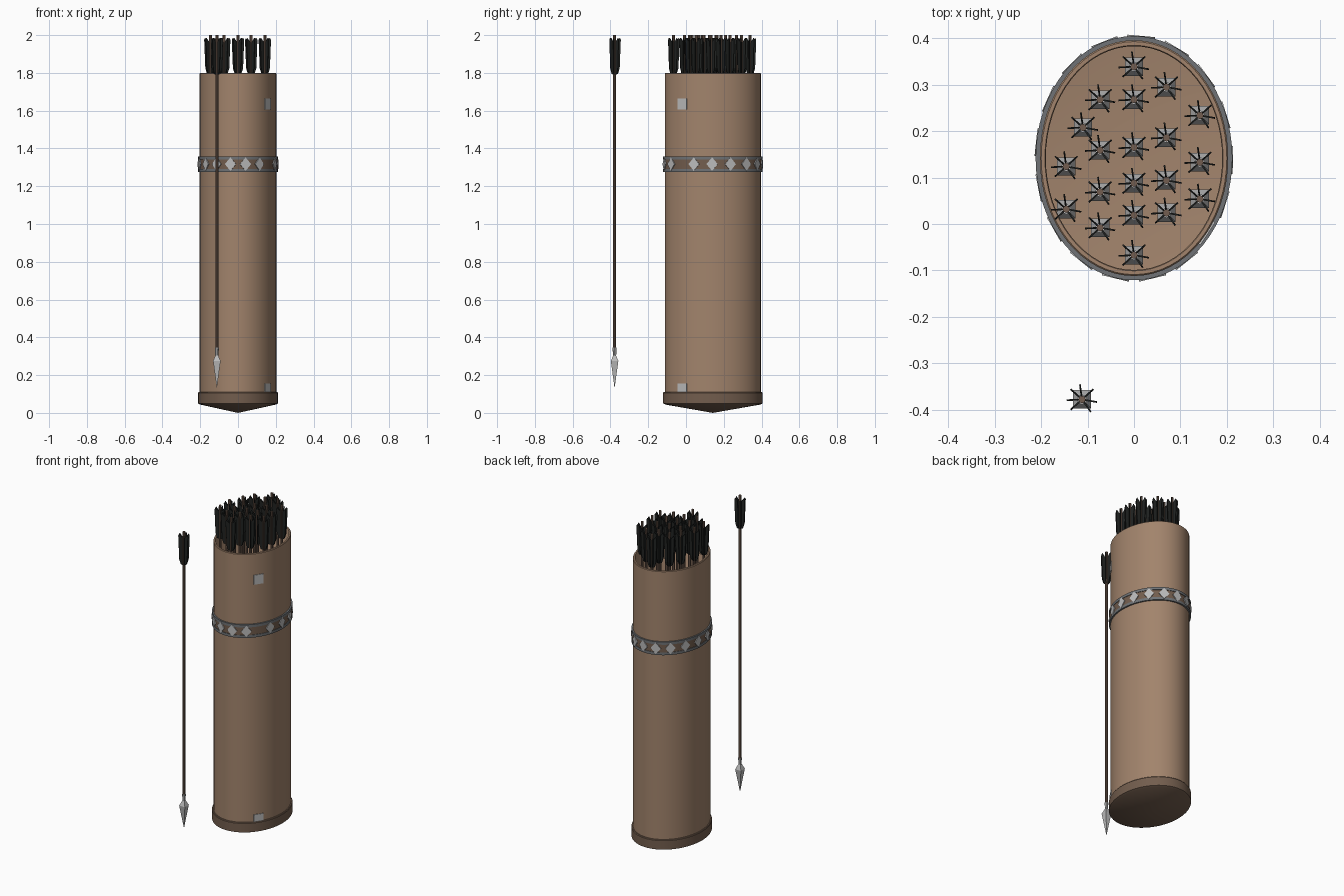
import bpy, bmesh, math, random
from mathutils import Vector, Matrix

if "Cube" in bpy.data.objects:
    bpy.data.objects.remove(bpy.data.objects["Cube"])

random.seed(4)
CY, RX, RY, SEG = 0.142, 0.203, 0.254, 64


def mat(name, c):
    m = bpy.data.materials.new(name)
    m.diffuse_color = (*c, 1)
    m.use_nodes = True
    m.node_tree.nodes["Principled BSDF"].inputs["Base Color"].default_value = m.diffuse_color
    return m


LEATHER = mat("leather", (0.36, 0.23, 0.15))
DARK = mat("dark_leather", (0.17, 0.11, 0.075))
WOOD = mat("wood", (0.17, 0.11, 0.08))
FEATHER = mat("feather", (0.015, 0.017, 0.016))
STEEL = mat("steel", (0.5, 0.5, 0.5))
IRON = mat("iron", (0.16, 0.17, 0.18))


def finish(name, bm, mats, smooth=True):
    me = bpy.data.meshes.new(name)
    bm.to_mesh(me)
    bm.free()
    ob = bpy.data.objects.new(name, me)
    bpy.context.collection.objects.link(ob)
    for m in mats:
        me.materials.append(m)
    if smooth:
        bpy.ops.object.select_all(action='DESELECT')
        ob.select_set(True)
        bpy.context.view_layer.objects.active = ob
        bpy.ops.object.shade_smooth_by_angle(angle=math.radians(35))
    return ob


def sweep(bm, profile, rx, ry, cx, cy, seg, closed=False, index=0, turn=0.0):
    """Spin (offset, z) points round an ellipse; offset None is an axis point."""
    rings = []
    for d, z in profile:
        if d is None:
            rings.append([bm.verts.new((cx, cy, z))] * seg)
        else:
            rings.append([bm.verts.new((cx + (rx + d) * math.cos(a), cy + (ry + d) * math.sin(a), z))
                          for a in (turn + 2 * math.pi * i / seg for i in range(seg))])
    if closed:
        rings.append(rings[0])
    for lo, hi in zip(rings, rings[1:]):
        for i in range(seg):
            j = (i + 1) % seg
            vs = list(dict.fromkeys((lo[i], lo[j], hi[j], hi[i])))
            bm.faces.new(vs).material_index = index


def oval(name, profile, m, closed=False):
    bm = bmesh.new()
    sweep(bm, profile, RX, RY, 0, CY, SEG, closed)
    return finish(name, bm, [m])


# Hollow quiver body and its conical base cap
oval("quiver_body", [(None, 0.06), (0, 0.09), (0, 1.797), (-0.003, 1.80), (-0.011, 1.80),
                     (-0.013, 1.797), (-0.013, 0.11), (None, 0.085)], LEATHER)
oval("base_cap", [(None, 0.0), (-0.003, 0.044), (0.009, 0.05), (0.009, 0.106), (0.006, 0.11),
                  (-0.004, 0.11)], DARK)


# Decorative band with metal edges
def hoop(name, z0, z1, d, m):
    oval(name, [(-0.002, z0), (d, z0), (d, z1), (-0.002, z1)], m, True)


hoop("band_leather", 1.285, 1.35, 0.006, DARK)
hoop("band_lower_edge", 1.275, 1.292, 0.009, IRON)
hoop("band_upper_edge", 1.341, 1.358, 0.009, IRON)


def on_wall(deg, z, d):
    """Frame on the quiver wall: local x along the wall, y outward, z up."""
    a = math.radians(deg)
    p = Vector(((RX + d) * math.cos(a), CY + (RY + d) * math.sin(a), z))
    n = Vector((math.cos(a) / RX, math.sin(a) / RY, 0)).normalized()
    t = Vector((0, 0, 1)).cross(n)
    return Matrix.Translation(p) @ Matrix((t, n, (0, 0, 1))).transposed().to_4x4()


# Diamond studs, leaving a wider gap at the seam
bm = bmesh.new()
for k in range(16):
    M = on_wall(-22.5 + k * 325 / 15, 1.317, 0.007)
    rim = [[bm.verts.new(M @ Vector((x, y, z))) for x, z in ((-.03, 0), (0, -.036), (.03, 0), (0, .036))]
           for y in (-0.003, 0.003)]
    bm.faces.new(rim[1])
    for i in range(4):
        j = (i + 1) % 4
        bm.faces.new((rim[0][i], rim[0][j], rim[1][j], rim[1][i]))
bmesh.ops.recalc_face_normals(bm, faces=bm.faces)
finish("diamond_studs", bm, [STEEL], False)

# Metal mounting plates along the seam
for name, z, h in (("upper_plate", 1.635, 0.06), ("lower_plate", 0.125, 0.06)):
    bm = bmesh.new()
    bmesh.ops.create_cube(bm, size=1, matrix=on_wall(-39.5, z, 0) @ Matrix.Diagonal((0.058, 0.006, h, 1)))
    finish(name, bm, [STEEL], False)

# Arrow mesh: shaft, socketed four-sided head, feather vanes
bm = bmesh.new()
sweep(bm, [(None, 0.3), (0.008, 0.3), (0.008, 2.0), (None, 2.0)], 0, 0, 0, 0, 8)
sweep(bm, [(0.007, 0.28), (0.011, 0.345), (None, 0.345)], 0, 0, 0, 0, 8, index=2)
sweep(bm, [(None, 0.13), (0.028, 0.275), (0.01, 0.305)], 0, 0, 0, 0, 4, index=2, turn=math.pi / 4)
VANE = [(0.006, 1.79), (0.018, 1.795), (0.027, 1.825), (0.033, 1.975), (0.028, 1.985), (0.006, 1.96)]
for deg in (-55, -10, 42, 98, 138, 183, 222):
    a = math.radians(deg)
    u, w = Vector((math.cos(a), math.sin(a), 0)), Vector((-math.sin(a), math.cos(a), 0)) * 0.0018
    sides = [[bm.verts.new(u * r + Vector((0, 0, z)) + w * s) for r, z in VANE] for s in (-1, 1)]
    new = [bm.faces.new(sides[0]), bm.faces.new(sides[1][::-1])]
    for i in range(len(VANE)):
        j = (i + 1) % len(VANE)
        new.append(bm.faces.new((sides[0][j], sides[0][i], sides[1][i], sides[1][j])))
    for f in new:
        f.material_index = 1
bmesh.ops.recalc_face_normals(bm, faces=bm.faces)
arrow = finish("loose_arrow", bm, [WOOD, FEATHER, STEEL], False)
arrow.location = (-0.112, -0.378, 0)

# Arrows held in the quiver, in columns: x and the y of each arrow
COLUMNS = {-0.146: (.124, .032), -0.11: (.208,), -0.073: (.268, .159, .069, -.008),
           0.0: (.339, .268, .165, .088, .019, -.067), 0.07: (.295, .186, .094, .024),
           0.142: (.234, .133, .054)}
for x, ys in COLUMNS.items():
    for y in ys:
        ob = bpy.data.objects.new("quiver_arrow", arrow.data)
        ob.location = (x, y, 0)
        bpy.context.collection.objects.link(ob)
